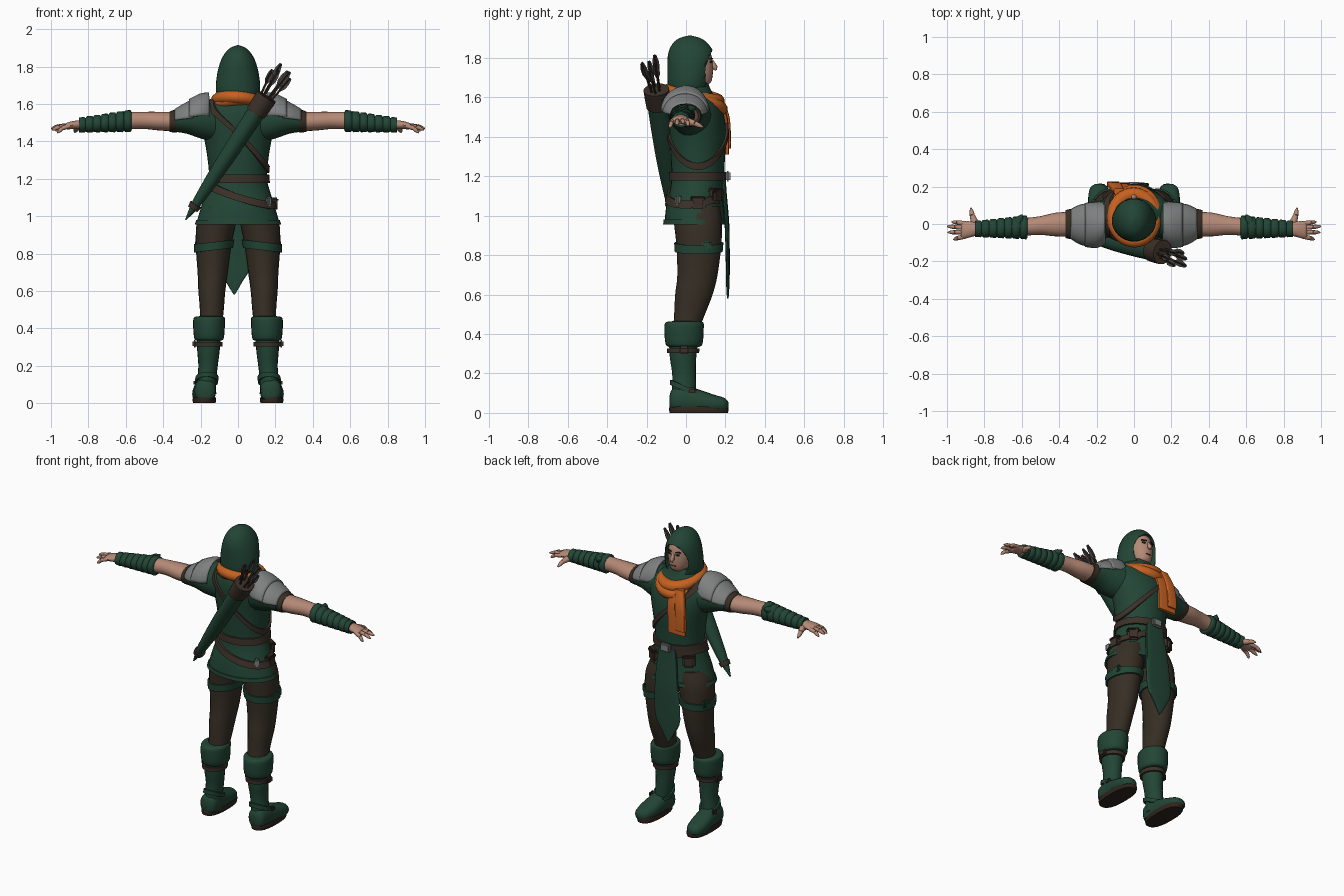
import bpy, bmesh, math
from mathutils import Vector, Matrix

if "Cube" in bpy.data.objects:
    bpy.data.objects.remove(bpy.data.objects["Cube"], do_unlink=True)


def material(name, *rgb):
    m = bpy.data.materials.new(name)
    m.use_nodes = True
    m.diffuse_color = (*rgb, 1)
    bsdf = next(n for n in m.node_tree.nodes if n.type == 'BSDF_PRINCIPLED')
    bsdf.inputs["Base Color"].default_value = (*rgb, 1)
    return m


GREEN = material("forest green", .016, .06, .036)
BROWN = material("trouser brown", .038, .028, .018)
LEATHER = material("dark leather", .045, .03, .022)
SOLE = material("sole brown", .03, .018, .012)
ORANGE = material("scarf orange", .56, .12, .015)
GREY = material("plate grey", .21, .22, .22)
SKIN = material("skin", .46, .25, .18)
FEATHER = material("feather grey", .06, .055, .048)
DARK = material("eye dark", .02, .016, .014)


def finish(name, bm, mat, angle=45):
    bmesh.ops.recalc_face_normals(bm, faces=bm.faces)
    me = bpy.data.meshes.new(name)
    bm.to_mesh(me)
    bm.free()
    me.materials.append(mat)
    ob = bpy.data.objects.new(name, me)
    bpy.context.collection.objects.link(ob)
    bpy.ops.object.select_all(action='DESELECT')
    ob.select_set(True)
    bpy.context.view_layer.objects.active = ob
    bpy.ops.object.shade_smooth_by_angle(angle=math.radians(angle))
    return ob


def dense(rings, steps=3):
    """Catmull-Rom in-between rings."""
    out = []
    for i in range(len(rings) - 1):
        p = [rings[max(i - 1, 0)], rings[i], rings[i + 1], rings[min(i + 2, len(rings) - 1)]]
        for k in range(steps):
            t = k / steps
            out.append(tuple(.5 * (2 * b + (c - a) * t + (2 * a - 5 * b + 4 * c - d) * t * t
                                   + (3 * b - a - 3 * c + d) * t ** 3) for a, b, c, d in zip(*p)))
    return out + [rings[-1]]


def loft(name, rings, mat, axis='z', n=20, power=1, arc=None, steps=3, floor=None, matrix=None, angle=45):
    """Skin of ellipses, each (position, centre 1, centre 2, radius 1, radius 2)."""
    bm = bmesh.new()
    lo, hi = arc or (0, math.tau)
    count = n + 1 if arc else n
    loops = []
    for a, c1, c2, r1, r2 in dense(rings, steps):
        loop = []
        for i in range(count):
            t = lo + (hi - lo) * i / n
            c, s = math.cos(t), math.sin(t)
            u = c1 + r1 * math.copysign(abs(c) ** power, c)
            v = c2 + r2 * math.copysign(abs(s) ** power, s)
            p = Vector({'z': (u, v, a), 'x': (a, u, v), 'y': (u, a, v)}[axis])
            if floor is not None:
                p.z = max(p.z, floor)
            loop.append(bm.verts.new(matrix @ p if matrix else p))
        loops.append(loop)
    for A, B in zip(loops, loops[1:]):
        for i in range(n):
            j = (i + 1) % count
            bm.faces.new((A[i], A[j], B[j], B[i]))
    if not arc:
        bm.faces.new(loops[0])
        bm.faces.new(loops[-1])
    return finish(name, bm, mat, angle)


def rod(name, a, b, radii, mat, n=8, flat=1, steps=1):
    """Tapered rod from a to b with evenly spaced radii."""
    a, b = Vector(a), Vector(b)
    d = b - a
    m = Matrix.Translation(a) @ d.to_track_quat('Z', 'Y').to_matrix().to_4x4()
    rings = [(d.length * i / (len(radii) - 1), 0, 0, r, r * flat) for i, r in enumerate(radii)]
    return loft(name, rings, mat, n=n, matrix=m, steps=steps)


def band(name, body, height, h, mat, out=.012, n=48):
    """Strap that hugs a lofted body; height(t) gives z at angle t."""
    prof = dense(body)

    def at(z):
        for p, q in zip(prof, prof[1:]):
            if p[0] <= z <= q[0]:
                f = (z - p[0]) / (q[0] - p[0])
                return [u + (v - u) * f for u, v in zip(p, q)]
        return prof[0] if z < prof[0][0] else prof[-1]
    bm = bmesh.new()
    loops = []
    for i in range(n):
        t = math.tau * i / n
        loop = []
        for dz, off in ((-h, -.01), (-h, out), (h, out), (h, -.01)):
            z = height(t) + dz
            _, cx, cy, rx, ry = at(z)
            loop.append(bm.verts.new((cx + (rx + off) * math.cos(t), cy + (ry + off) * math.sin(t), z)))
        loops.append(loop)
    for i in range(n):
        A, B = loops[i], loops[(i + 1) % n]
        for k in range(4):
            bm.faces.new((A[k], A[(k + 1) % 4], B[(k + 1) % 4], B[k]))
    return finish(name, bm, mat)


def box(name, loc, size, mat, turn=0, bevel=.008):
    bm = bmesh.new()
    bmesh.ops.create_cube(bm, size=1, matrix=Matrix.Translation(loc) @ Matrix.Rotation(turn, 4, 'Z')
                          @ Matrix.Diagonal((*size, 1)))
    bmesh.ops.bevel(bm, geom=bm.edges[:], offset=bevel, segments=2, affect='EDGES')
    return finish(name, bm, mat)


def pair(ob):
    """Adds the mirrored twin of a part built on the +x side."""
    twin = ob.copy()
    twin.data = ob.data.copy()
    twin.data.transform(Matrix.Scale(-1, 4, (1, 0, 0)))
    twin.data.flip_normals()
    twin.name = "right_" + ob.name
    ob.name = "left_" + ob.name
    bpy.context.collection.objects.link(twin)


# Tunic and its belts
tunic = [(.955, 0, .045, .225, .155), (1.05, 0, .045, .197, .145), (1.12, 0, .052, .175, .135),
         (1.2, 0, .06, .155, .133), (1.3, 0, .06, .162, .138), (1.4, 0, .06, .178, .145),
         (1.5, 0, .05, .2, .145), (1.57, 0, .04, .19, .13), (1.63, 0, .03, .13, .1), (1.68, 0, .03, .08, .08)]
loft("tunic", tunic, GREEN, n=32)
band("tunic_hem", tunic, lambda t: .968, .012, GREEN, .006)
band("waist_belt", tunic, lambda t: 1.2, .022, LEATHER)
band("hip_belt", tunic, lambda t: 1.12 - .06 * math.cos(t) + .02 * math.sin(t), .02, LEATHER)
band("chest_strap", tunic, lambda t: 1.44 - .19 * math.cos(t), .018, LEATHER)
box("belt_buckle", (0, .212, 1.2), (.07, .025, .055), GREY)
box("hip_buckle", (.165, -.04, 1.08), (.03, .03, .05), GREY, .6)
for i, (x, y, z, turn) in enumerate(((-.13, .155, 1.12, .6), (.13, .15, 1.1, -.6), (.19, .06, 1.06, -1.5))):
    box(f"belt_pouch_{i + 1}", (x, y, z), (.075, .04, .075), LEATHER, turn, .012)
    box(f"pouch_flap_{i + 1}", (x, y, z + .028), (.08, .048, .024), SOLE, turn)

# Pointed front cloth
loft("front_cloth", [(.58, -.02, .212, .003, .004), (.66, -.02, .212, .05, .009), (.75, -.015, .212, .092, .01),
                     (.95, -.005, .208, .085, .012), (1.12, 0, .194, .07, .012), (1.19, 0, .19, .06, .012)],
     GREEN, n=16, power=.6)

# Legs and thigh straps
leg = [(.4, .145, -.005, .058, .062), (.5, .14, .018, .064, .078), (.6, .14, .04, .072, .095),
       (.7, .135, .058, .081, .102), (.85, .13, .065, .096, .114), (.97, .115, .06, .105, .122),
       (1.05, .1, .05, .09, .12)]
pair(loft("trouser_leg", leg, BROWN))
pair(band("thigh_strap", leg, lambda t: .84 - .012 * math.cos(t), .022, GREEN, .01))
pair(box("strap_pouch", (.215, .1, .845), (.03, .06, .055), GREEN))

# Boots
boot = [(.05, .172, -.012, .056, .062), (.12, .168, -.01, .051, .061), (.2, .16, -.01, .052, .06),
        (.28, .158, -.015, .06, .067), (.38, .155, -.012, .066, .075)]
pair(loft("boot_shaft", boot, GREEN))
pair(loft("boot_cuff", [(.335, .155, -.01, .066, .076), (.35, .155, -.01, .08, .094), (.43, .155, -.01, .085, .1),
                        (.46, .153, -.008, .08, .094), (.465, .15, -.005, .055, .06)], GREEN, n=24))
pair(band("calf_strap", boot, lambda t: .315, .012, LEATHER, .012))
pair(box("calf_buckle", (.232, -.01, .318), (.025, .05, .04), LEATHER))
pair(band("ankle_strap", boot, lambda t: .125 - .03 * math.sin(t), .013, GREEN, .011))
pair(box("ankle_buckle", (.228, .03, .11), (.02, .04, .035), LEATHER))
pair(loft("boot_foot", [(-.083, .175, .06, .02, .03), (-.065, .175, .065, .052, .06), (0, .177, .065, .058, .07),
                        (.06, .18, .06, .06, .06), (.14, .185, .048, .06, .045), (.195, .188, .042, .045, .034),
                        (.215, .19, .04, .015, .015)], GREEN, axis='y', power=.85, floor=.02))
pair(loft("boot_sole", [(0, .18, .065, .06, .148), (.02, .18, .065, .064, .152), (.032, .18, .065, .06, .149)],
          SOLE, n=24, power=.8, steps=1))

# Arms, sleeves and shoulder plates
pair(loft("sleeve", [(.1, .04, 1.5, .1, .11), (.2, .015, 1.52, .105, .105), (.27, .005, 1.52, .095, .08),
                     (.33, 0, 1.512, .085, .062)], GREEN, axis='x'))
pair(loft("inner_sleeve", [(.26, .005, 1.512, .08, .06), (.34, 0, 1.508, .08, .06), (.365, 0, 1.505, .074, .054)],
          BROWN, axis='x'))
pair(loft("arm", [(.33, 0, 1.505, .066, .052), (.42, -.003, 1.508, .063, .05), (.5, -.008, 1.512, .05, .046),
                  (.58, -.015, 1.51, .047, .046), (.7, -.022, 1.5, .045, .042), (.85, -.025, 1.487, .03, .026)],
          SKIN, axis='x'))
for i, rings in enumerate(([(.155, .005, 1.53, .105, .125), (.2, -.005, 1.53, .118, .12), (.26, -.005, 1.525, .112, .095)],
                           [(.24, -.005, 1.52, .112, .102), (.29, -.003, 1.515, .1, .08), (.335, 0, 1.51, .075, .058)])):
    plate = loft(f"shoulder_plate_{i + 1}", rings, GREY, axis='x', arc=(.05, math.pi - .05))
    solid = plate.modifiers.new("thickness", 'SOLIDIFY')
    solid.thickness = .012
    solid.offset = 0
    pair(plate)

# Wrapped bracers
wraps = []
for i in range(7):
    f = i / 6
    for dx, k in ((0, .9), (.006, 1.04), (.034, 1.0)):
        r = (.057 - .017 * f) * k
        wraps.append((.57 + .245 * f + dx, -.018 - .008 * f, 1.508 - .02 * f, r * 1.08, r))
pair(loft("bracer", wraps, GREEN, axis='x', steps=1, angle=60))
pair(rod("bracer_point", (.62, .01, 1.535), (.6, .05, 1.55), (.025, .02, .004), GREEN))

# Hands
pair(loft("palm", [(.82, -.025, 1.49, .028, .025), (.87, -.028, 1.488, .042, .023), (.915, -.033, 1.482, .046, .018),
                   (.925, -.033, 1.48, .035, .01)], SKIN, axis='x', n=14))
for i, (y, ty, tx, tz) in enumerate(((.003, .012, .975, 1.455), (-.02, -.012, 1.0, 1.468),
                                     (-.043, -.045, .995, 1.46), (-.066, -.083, .965, 1.445))):
    mid = ((.905 + tx) / 2 + .005, (y + ty) / 2, (1.483 + tz) / 2 + .006)
    pair(rod(f"finger_{i + 1}", (.9, y, 1.483), mid, (.012, .0125, .0115), SKIN))
    pair(rod(f"fingertip_{i + 1}", mid, (tx, ty, tz), (.0115, .011, .009, .003), SKIN))
pair(rod("thumb_base", (.845, -.01, 1.483), (.865, .045, 1.468), (.02, .019, .014), SKIN))
pair(rod("thumb_tip", (.865, .045, 1.468), (.872, .086, 1.448), (.014, .012, .004), SKIN))

# Head and face
loft("head", [(1.58, 0, .03, .055, .055), (1.65, 0, .035, .052, .058), (1.675, 0, .065, .05, .06),
              (1.71, 0, .055, .066, .08), (1.76, 0, .045, .074, .092), (1.82, 0, .035, .074, .092),
              (1.86, 0, .03, .055, .07), (1.88, 0, .03, .02, .02)], SKIN, n=24)
rod("nose", (0, .132, 1.785), (0, .152, 1.738), (.008, .011, .015, .006), SKIN)
box("mouth", (0, .132, 1.708), (.036, .009, .007), DARK, 0, .002)
pair(box("eye", (.029, .128, 1.78), (.024, .009, .01), DARK, -.35, .002))
pair(box("brow", (.03, .127, 1.797), (.036, .009, .008), DARK, -.35, .002))

# Hood, with its face opening cut out
hood = loft("hood", [(1.61, 0, .01, .1, .095), (1.67, 0, .015, .118, .108), (1.75, 0, .022, .113, .116),
                     (1.82, 0, .026, .096, .117), (1.87, 0, .022, .071, .092), (1.9, 0, .02, .04, .055),
                     (1.914, 0, .02, .004, .005)], GREEN, n=32)
cutter = loft("hood_cutter", [(-.02, 0, 1.73, .084, .1), (.06, 0, 1.73, .086, .108), (.25, 0, 1.73, .082, .118)],
              GREEN, axis='y', n=24)
cutter.hide_render = True
cut = hood.modifiers.new("face_opening", 'BOOLEAN')
cut.operation = 'DIFFERENCE'
cut.object = cutter
cut.solver = 'EXACT'
bpy.context.view_layer.objects.active = hood
bpy.ops.object.modifier_apply(modifier=cut.name)
bpy.data.objects.remove(cutter, do_unlink=True)

# Scarf wraps and hanging tail
for i, (y, z, tilt, major, minor) in enumerate(((.035, 1.61, -.2, .112, .034), (.052, 1.585, -.32, .112, .036))):
    bpy.ops.mesh.primitive_torus_add(major_segments=36, minor_segments=12, major_radius=major, minor_radius=minor,
                                     location=(0, y, z), rotation=(tilt, .08 * (-1) ** i, 0))
    wrap = bpy.context.object
    wrap.name = f"scarf_wrap_{i + 1}"
    wrap.scale = (1, 1.12, 1)
    wrap.data.materials.append(ORANGE)
    bpy.ops.object.shade_smooth()
for name, x, low, lift, wide in (("scarf_tail", -.08, 1.31, 0, .065), ("scarf_fold", -.11, 1.34, .01, .034)):
    loft(name, [(low, x, .208 + lift, wide, .01), (1.4, x, .207 + lift, wide, .011),
                (1.5, x + .01, .197 + lift, wide * .95, .014), (1.59, x + .03, .165 + lift, wide * .8, .016)],
         ORANGE, n=16, power=.5)

# Quiver and arrows
tip, mouth = Vector((-.28, -.06, .98)), Vector((.15, -.15, 1.635))
way = (mouth - tip).normalized()
rod("quiver", tip, mouth, (.004, .028, .038, .045, .05, .053, .055, .056, .056), GREEN, 20, .85, 2)
rod("quiver_collar", mouth - way * .1, mouth + way * .005, (.062, .065, .066), LEATHER, 20, .88)
rod("quiver_tip_cap", tip + way * .07, tip + way * .1, (.031, .036), LEATHER, 16, .95)
for i in range(6):
    a = math.tau * i / 6
    spread = Vector((math.cos(a), .8 * math.sin(a), .25 * math.sin(a) - .5 * math.cos(a)))
    start = mouth + spread * .022 - way * .05
    end = mouth + spread * .048 + way * (.15 + .02 * (i % 3)) + Vector((0, -.02, 0))
    rod(f"arrow_shaft_{i + 1}", start, end, (.006, .006), LEATHER, 6)
    near = start.lerp(end, .55)
    rod(f"arrow_feather_{i + 1}", near, end, (.004, .017, .017, .008), FEATHER, 4, .2)
    rod(f"arrow_cross_feather_{i + 1}", near, end, (.0008, .0034, .0034, .0016), FEATHER, 4, 5)
